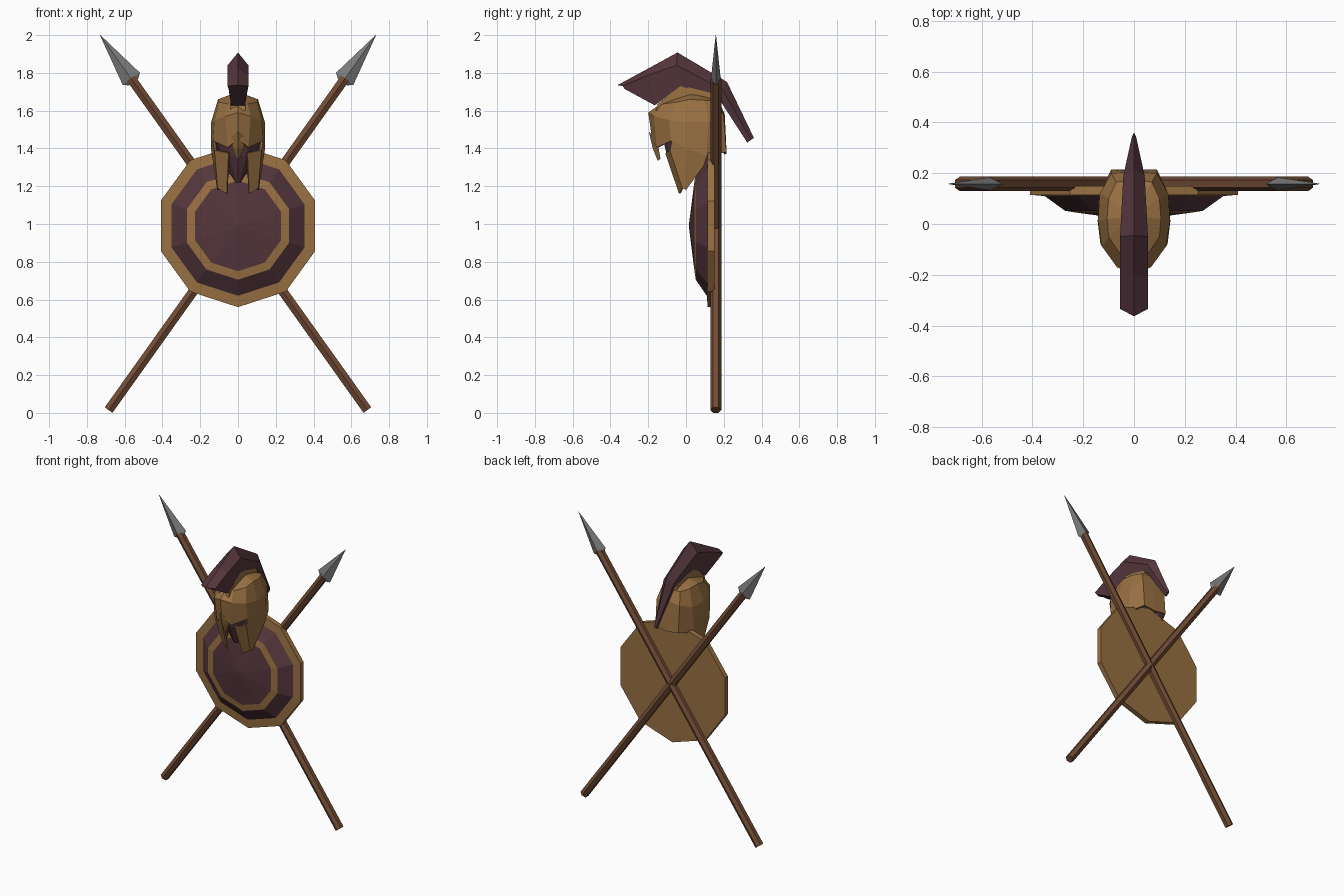
import bpy
import math
from mathutils import Vector, Matrix

if "Cube" in bpy.data.objects:
    bpy.data.objects.remove(bpy.data.objects["Cube"], do_unlink=True)


def material(name, color):
    m = bpy.data.materials.new(name)
    m.diffuse_color = (*color, 1)
    m.use_nodes = True
    m.node_tree.nodes["Principled BSDF"].inputs["Base Color"].default_value = (*color, 1)
    return m


bronze = material("bronze", (0.32, 0.165, 0.055))
maroon = material("maroon", (0.09, 0.037, 0.046))
wood = material("wood", (0.17, 0.072, 0.036))
steel = material("steel", (0.2, 0.2, 0.2))


def build(name, verts, faces, mats, rule=None):
    me = bpy.data.meshes.new(name)
    me.from_pydata([tuple(v) for v in verts], [], faces)
    for m in mats:
        me.materials.append(m)
    if rule:
        for p in me.polygons:
            p.material_index = rule(p)
    ob = bpy.data.objects.new(name, me)
    bpy.context.collection.objects.link(ob)
    bpy.context.view_layer.objects.active = ob
    bpy.ops.object.mode_set(mode="EDIT")
    bpy.ops.mesh.select_all(action="SELECT")
    bpy.ops.mesh.remove_doubles(threshold=0.0005)
    bpy.ops.mesh.normals_make_consistent(inside=False)
    bpy.ops.object.mode_set(mode="OBJECT")
    return ob


def loft(rings, caps=True):
    """Vertices and faces joining equal-length closed rings."""
    n = len(rings[0])
    verts = [v for r in rings for v in r]
    faces = [(i * n + j, i * n + (j + 1) % n, (i + 1) * n + (j + 1) % n, (i + 1) * n + j)
             for i in range(len(rings) - 1) for j in range(n)]
    if caps:
        faces += [tuple(range(n)), tuple(range(len(verts) - n, len(verts)))]
    return verts, faces


def mirrored(half):
    """Close a front-to-back half outline across x = 0."""
    return half + [(-x, y, z) for x, y, z in reversed(half) if x > 0]


# Shield: ten-sided lathe, banded by ring
SHIELD_Z, SIDES = 0.99, 10
profile = [(0.43, 0.15), (0.43, 0.115), (0.37, 0.11), (0.285, 0.052),
           (0.24, 0.045), (0.002, 0.015)]
rings = []
for r, y in profile:
    angles = [-math.pi / 2 + math.tau * k / SIDES for k in range(SIDES)]
    rings.append([(r * math.cos(a), y, SHIELD_Z + r * math.sin(a)) for a in angles])
bands = [0, 0, 1, 0, 1]
build("shield", *loft(rings), [bronze, maroon],
      lambda p: bands[p.index // SIDES] if p.index < SIDES * 5 else p.index - SIDES * 5)

# Crossed spears: six-sided shafts with flat four-sided heads
for side, label in ((1, "left"), (-1, "right")):
    start = Vector((-0.685 * side, 0.158, 0.015))
    tip = Vector((0.73 * side, 0.158, 2.0))
    axis = (tip - start).normalized()
    across = axis.cross(Vector((0, 1, 0)))
    depth = Vector((0, 1, 0))
    length = (tip - start).length

    def section(t, n, wide, thick):
        return [start + axis * t + across * wide * math.cos(math.tau * (k + 0.5 * (n == 6)) / n)
                + depth * thick * math.sin(math.tau * (k + 0.5 * (n == 6)) / n) for k in range(n)]

    build(label + "_spear_shaft", *loft([section(0, 6, 0.029, 0.029),
          section(length - 0.28, 6, 0.029, 0.029)]), [wood])
    build(label + "_spear_head", *loft([section(length - 0.305, 4, 0.03, 0.022),
          section(length - 0.285, 4, 0.056, 0.026), section(length, 4, 0.001, 0.001)]), [steel])

# Helmet shell: rows run from front centre to back centre
crown = [(0, -0.15, 1.625), (0.05, -0.125, 1.635), (0.1, -0.05, 1.645), (0.106, 0.02, 1.66),
         (0.1, 0.1, 1.655), (0.07, 0.165, 1.65), (0, 0.175, 1.65)]
widest = [(0, -0.2, 1.59), (0.067, -0.17, 1.57), (0.125, -0.09, 1.55), (0.142, 0.01, 1.54),
          (0.135, 0.12, 1.54), (0.09, 0.2, 1.57), (0, 0.205, 1.58)]
lower = [(0, -0.18, 1.45), (0.055, -0.155, 1.405), (0.132, -0.08, 1.44), (0.143, 0.01, 1.4),
         (0.138, 0.11, 1.36), (0.09, 0.215, 1.38), (0, 0.215, 1.37)]
rows = [[(0, 0.03, 1.7)] * len(mirrored(crown))] + [mirrored(r) for r in (crown, widest, lower)]
shell = build("helmet_shell", *loft(rows, caps=False), [bronze, maroon])


def thicken(ob, t):
    mod = ob.modifiers.new("thickness", "SOLIDIFY")
    mod.thickness = t
    mod.offset = -1
    mod.material_offset = 1


thicken(shell, 0.015)

# Cheek guards: side plate folding into a front plate
for side, label in ((1, "left"), (-1, "right")):
    pts = [(0.05, -0.11, 1.375), (0.125, -0.085, 1.39), (0.132, -0.075, 1.44), (0.143, 0.01, 1.4),
           (0.138, 0.11, 1.36), (0.125, 0.095, 1.31), (0.11, 0.0, 1.18), (0.108, -0.02, 1.19),
           (0.06, -0.037, 1.16)]
    faces = [(0, 1, 7, 8), (1, 2, 3, 6, 7), (3, 4, 5, 6)]
    cheek = build(label + "_cheek_guard", [(x * side, y, z) for x, y, z in pts], faces,
                  [bronze, maroon])
    # Point the plate outward so its thickness grows inward
    if cheek.data.polygons[1].normal.x * side < 0:
        cheek.data.flip_normals()
    thicken(cheek, 0.012)

# Nose guard: tapering wedge below the brow
nose = [[(0, -0.197, 1.49), (0.04, -0.165, 1.46), (-0.04, -0.165, 1.46)],
        [(0, -0.176, 1.4), (0.03, -0.145, 1.4), (-0.03, -0.145, 1.4)],
        [(0, -0.15, 1.335), (0.008, -0.135, 1.345), (-0.008, -0.135, 1.345)]]
build("nose_guard", *loft(nose), [bronze])

# Dark lining that fills the face opening
top = [(x * 0.86, y * 0.65 + 0.005, 1.46) for x, y, z in mirrored(widest)]
mid = [(x * 0.7, y * 0.5, 1.36) for x, y, z in mirrored(widest)]
low = [(x * 0.1, y * 0.15 - 0.01, 1.22) for x, y, z in mirrored(widest)]
build("face_lining", *loft([top, mid, low]), [maroon])

# Crest holder: bronze ridge over the crown
ridge = [(-0.16, 1.6), (-0.15, 1.635), (-0.03, 1.735), (0.15, 1.69), (0.175, 1.62)]
build("crest_holder", *loft([[(x, y, z) for y, z in ridge] for x in (-0.04, 0.04)]), [bronze])

# Crest: stations of ridge, side edge and underside, swept front to back
stations = [((-0.363, 1.735), (-0.335, 1.73, 0.055), (-0.325, 1.715, 0.05)),
            ((-0.21, 1.818), (-0.2, 1.788, 0.055), (-0.165, 1.628, 0.036)),
            ((-0.045, 1.908), (-0.05, 1.84, 0.055), (-0.03, 1.73, 0.042)),
            ((0.217, 1.752), (0.19, 1.715, 0.042), (0.17, 1.67, 0.03)),
            ((0.36, 1.455), (0.345, 1.447, 0.008), (0.325, 1.43, 0.004))]
build("crest", *loft([[(0, *a), (b[2], b[0], b[1]), (c[2], c[0], c[1]),
                       (-c[2], c[0], c[1]), (-b[2], b[0], b[1])]
                      for a, b, c in stations]), [maroon])
